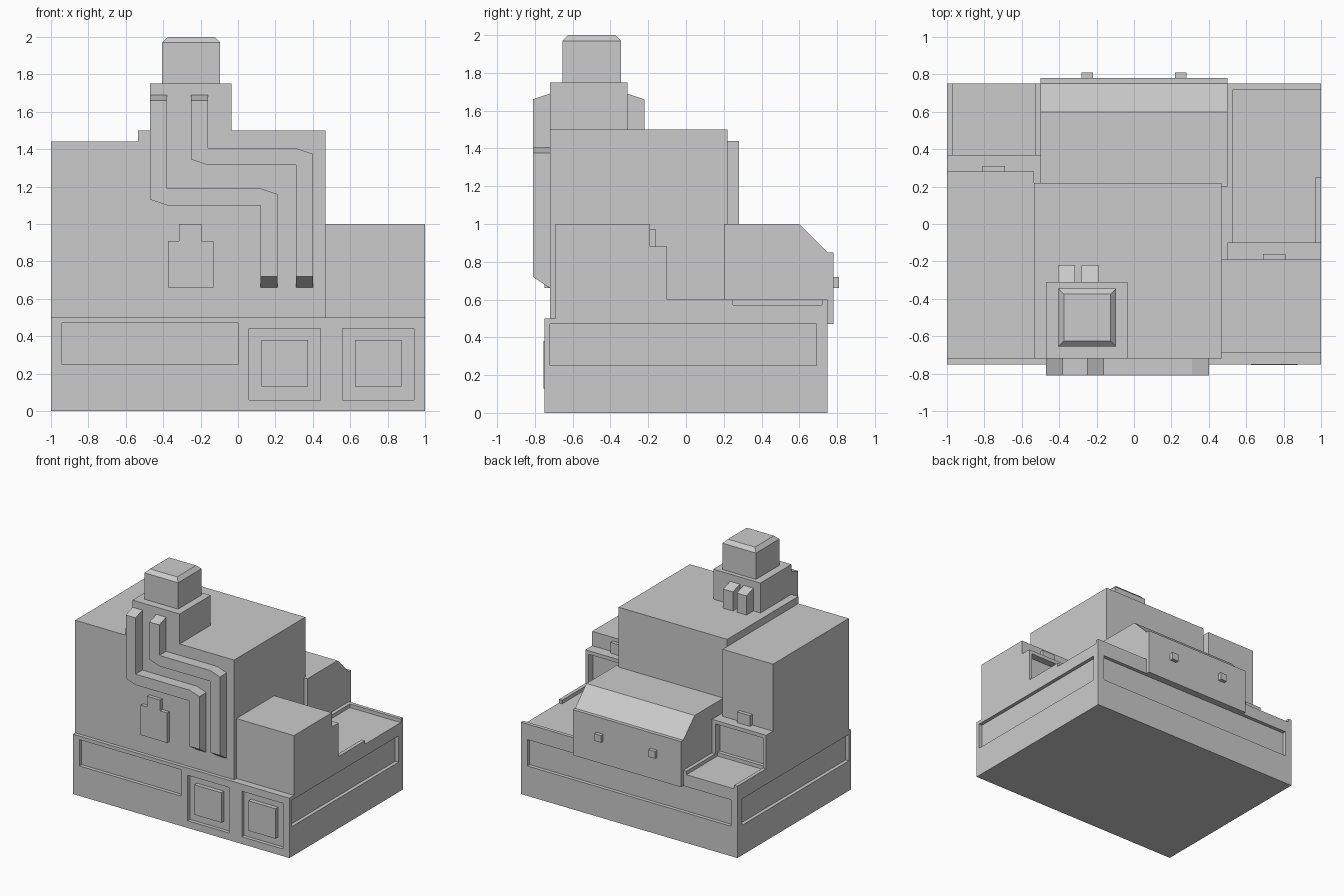
import bpy
import bmesh

old = bpy.data.objects.get("Cube")
if old:
    bpy.data.objects.remove(old, do_unlink=True)

grey = bpy.data.materials.new("plain_grey")
grey.use_nodes = True
colour = (0.6, 0.6, 0.6, 1)
grey.diffuse_color = colour
grey.node_tree.nodes["Principled BSDF"].inputs["Base Color"].default_value = colour


def prism(name, profile, start, end, axis="x"):
    """Extrude a (y, z) profile along x, or an (x, z) profile along y."""
    place = (lambda p, t: (t, *p)) if axis == "x" else (lambda p, t: (p[0], t, p[1]))
    bm = bmesh.new()
    a = [bm.verts.new(place(p, start)) for p in profile]
    b = [bm.verts.new(place(p, end)) for p in profile]
    bm.faces.new(a)
    bm.faces.new(b)
    n = len(a)
    for i in range(n):
        j = (i + 1) % n
        bm.faces.new((a[i], a[j], b[j], b[i]))
    bmesh.ops.recalc_face_normals(bm, faces=bm.faces)
    mesh = bpy.data.meshes.new(name)
    bm.to_mesh(mesh)
    bm.free()
    mesh.materials.append(grey)
    obj = bpy.data.objects.new(name, mesh)
    bpy.context.collection.objects.link(obj)
    return obj


def box(name, x, y, z):
    profile = [(y[0], z[0]), (y[1], z[0]), (y[1], z[1]), (y[0], z[1])]
    return prism(name, profile, *x)


def cut(target, x, y, z):
    """Subtract a box from the target and discard the cutter."""
    cutter = box("cutter", x, y, z)
    cutter.hide_render = True
    mod = target.modifiers.new("cut", "BOOLEAN")
    mod.operation = "DIFFERENCE"
    mod.solver = "EXACT"
    mod.object = cutter
    bpy.context.view_layer.objects.active = target
    bpy.ops.object.modifier_apply(modifier=mod.name)
    bpy.data.objects.remove(cutter, do_unlink=True)


# Base with a front ledge and a raised deck
base = prism("base", [(-0.75, 0), (0.75, 0), (0.75, 0.6), (-0.69, 0.6),
                      (-0.69, 0.5), (-0.75, 0.5)], -1, 1)

# Long recessed panels on the front, back and both sides
band = (0.25, 0.47)
cut(base, (-0.94, 0), (-0.9, -0.72), band)
cut(base, (-0.94, 0.94), (0.72, 0.9), band)
for s in (-1, 1):
    cut(base, sorted((s * 0.97, s * 1.2)), (-0.72, 0.69), band)

# Square front hatches
for i, x in enumerate((0.25, 0.75)):
    cut(base, (x - 0.19, x + 0.19), (-0.9, -0.72), (0.06, 0.44))
    box(f"hatch_{i + 1}", (x - 0.125, x + 0.125), (-0.755, -0.71), (0.13, 0.38))

# Sunken terraces with openings in their rims
cut(base, (0.53, 0.97), (-0.16, 0.72), (0.57, 0.9))
cut(base, (0.9, 1.2), (0.25, 0.72), (0.57, 0.9))
cut(base, (-0.97, -0.53), (0.34, 0.9), (0.57, 0.9))

# Main building volumes
box("main_block", (-0.535, 0.468), (-0.72, 0.22), (0.5, 1.5))
box("right_wing", (-1, -0.535), (-0.72, 0.28), (0.5, 1.44))
box("left_wing", (0.468, 1), (-0.69, -0.19), (0.5, 1.0))

# Terrace doorways with a lamp above each
for side, x0, x1, y in (("left", 0.5, 1, -0.19), ("right", -1, -0.5, 0.28)):
    frame = box(side + "_doorway", (x0, x1), (y, y + 0.09), (0.6, 0.88))
    cut(frame, (x0 + 0.03, x1 - 0.03), (y + 0.03, y + 0.3), (0.5, 0.85))
    mid = (x0 + x1) / 2
    box(side + "_door_lamp", (mid - 0.06, mid + 0.06), (y, y + 0.03), (0.88, 0.97))
box("doorway_filler", (-0.535, -0.5), (0.2, 0.31), (0.6, 0.88))

# Rear annex with a sloped roof edge and two small blocks
prism("rear_annex", [(0.2, 0.6), (0.2, 1.0), (0.6, 1.0), (0.75, 0.85), (0.78, 0.85),
                     (0.78, 0.47), (0.75, 0.47), (0.75, 0.6)], -0.5, 0.5)
for i, x in enumerate((-0.25, 0.25)):
    box(f"annex_block_{i + 1}", (x - 0.03, x + 0.03), (0.77, 0.81), (0.66, 0.72))

# Chimney with a chamfered cap
box("chimney_base", (-0.47, -0.035), (-0.72, -0.31), (1.5, 1.75))
cap = box("chimney_cap", (-0.405, -0.095), (-0.655, -0.345), (1.75, 2.0))
bm = bmesh.new()
bm.from_mesh(cap.data)
top = [e for e in bm.edges if all(v.co.z > 1.9 for v in e.verts)]
bmesh.ops.bevel(bm, geom=top, offset=0.03, segments=1, affect="EDGES")
bm.to_mesh(cap.data)
bm.free()

# Ducts behind the chimney
for i, x in enumerate((-0.36, -0.235)):
    prism(f"chimney_duct_{i + 1}", [(-0.32, 1.5), (-0.22, 1.5), (-0.22, 1.66), (-0.31, 1.69),
                                    (-0.32, 1.69)], x - 0.045, x + 0.045)

# Stepped front pipes with slanted ends
for i, (xa, xb, z) in enumerate(((-0.47, 0.12, 1.1), (-0.25, 0.31, 1.315))):
    w = 0.09
    outline = [(xa, 1.69), (xa, z + 0.03), (xa + w, z), (xb, z), (xb, 0.66),
               (xb + w, 0.66), (xb + w, z + w - 0.03), (xb, z + w),
               (xa + w, z + w), (xa + w, 1.69)]
    pipe = prism(f"front_pipe_{i + 1}", outline, -0.81, -0.72, "y")
    for v in pipe.data.vertices:
        if v.co.y < -0.8:
            if v.co.z > 1.6:
                v.co.z -= 0.03
            elif v.co.z < 0.7:
                v.co.z += 0.06

# Front wall plaque
prism("wall_plaque", [(-0.375, 0.66), (-0.13, 0.66), (-0.13, 0.91), (-0.195, 0.91),
                      (-0.195, 1.0), (-0.315, 1.0), (-0.315, 0.91), (-0.375, 0.91)],
      -0.75, -0.71, "y")
